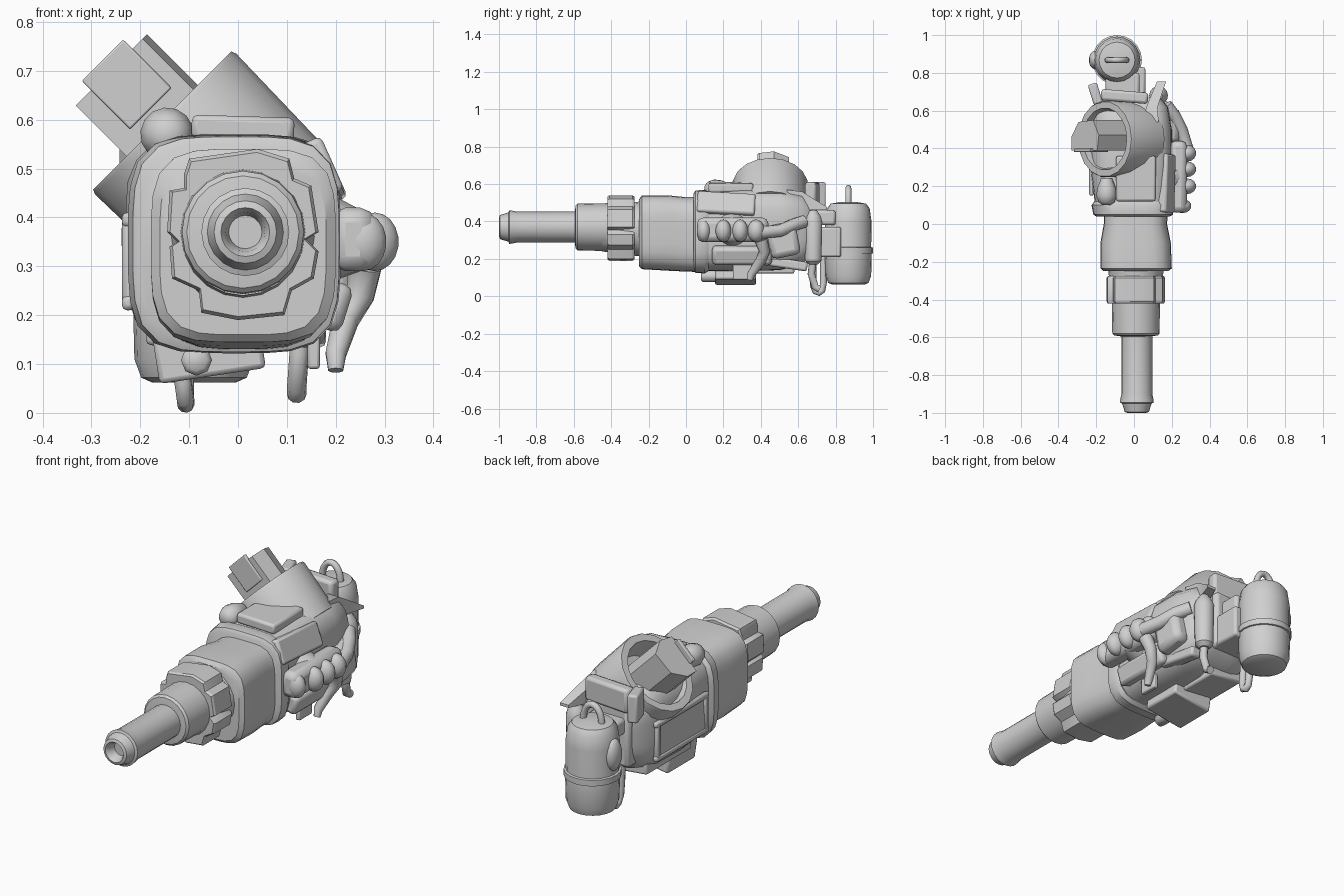
import bpy, bmesh, math
from mathutils import Vector, Euler

metal = bpy.data.materials.new("grey metal")
metal.diffuse_color = (0.63, 0.63, 0.63, 1)


def finish(name, bm, angle=35, bevel=0):
    bmesh.ops.recalc_face_normals(bm, faces=bm.faces)
    me = bpy.data.meshes.new(name)
    bm.to_mesh(me)
    bm.free()
    ob = bpy.data.objects.new(name, me)
    bpy.context.collection.objects.link(ob)
    me.materials.append(metal)
    if bevel:
        m = ob.modifiers.new("bevel", 'BEVEL')
        m.width, m.segments = bevel, 2
    bpy.ops.object.select_all(action='DESELECT')
    ob.select_set(True)
    bpy.context.view_layer.objects.active = ob
    bpy.ops.object.shade_smooth_by_angle(angle=math.radians(angle))
    return ob


def skin(name, rings, angle=35):
    """Join rings of equal point count and cap both ends."""
    bm = bmesh.new()
    vs = [[bm.verts.new(p) for p in r] for r in rings]
    n = len(vs[0])
    for a, b in zip(vs, vs[1:]):
        for i in range(n):
            j = (i + 1) % n
            bm.faces.new((a[i], a[j], b[j], b[i]))
    bm.faces.new(vs[0])
    bm.faces.new(vs[-1])
    return finish(name, bm, angle)


def ring(centre, axis, r, n):
    axis = Vector(axis).normalized()
    u = axis.cross(Vector((0, 1, 0)) if abs(axis.y) < 0.8 else Vector((0, 0, 1))).normalized()
    w = axis.cross(u)
    c = Vector(centre)
    return [c + r * (math.cos(t) * u + math.sin(t) * w)
            for t in (2 * math.pi * i / n for i in range(n))]


def revolve(name, origin, axis, profile, n=20):
    a = Vector(axis).normalized()
    return skin(name, [ring(Vector(origin) + a * d, a, r, n) for d, r in profile])


def tube(name, pts, radii, n=10):
    pts = [Vector(p) for p in pts]
    if not isinstance(radii, (list, tuple)):
        radii = [radii] * len(pts)
    rings, u = [], None
    for i, p in enumerate(pts):
        t = (pts[min(i + 1, len(pts) - 1)] - pts[max(i - 1, 0)]).normalized()
        if u is None:
            u = t.orthogonal()
        u = (u - t * u.dot(t)).normalized()
        w = t.cross(u)
        rings.append([p + radii[i] * (math.cos(k * 2 * math.pi / n) * u + math.sin(k * 2 * math.pi / n) * w)
                      for k in range(n)])
    return skin(name, rings, 50)


def loft(name, sections, power=4, n=32):
    """Rounded-square sections along y: (y, x0, x1, z0, z1)."""
    rings = []
    for y, x0, x1, z0, z1 in sections:
        row = []
        for i in range(n):
            t = 2 * math.pi * (i + 0.5) / n
            c, s = math.cos(t), math.sin(t)
            k = (abs(c) ** power + abs(s) ** power) ** (-1 / power)
            row.append(((x0 + x1) / 2 + (x1 - x0) / 2 * c * k, y, (z0 + z1) / 2 + (z1 - z0) / 2 * s * k))
        rings.append(row)
    return skin(name, rings)


def box(name, c, size, rot=(0, 0, 0), bevel=0.01):
    bm = bmesh.new()
    bmesh.ops.create_cube(bm, size=1)
    e = Euler(rot).to_matrix()
    for v in bm.verts:
        v.co = e @ Vector([v.co[i] * size[i] for i in range(3)]) + Vector(c)
    return finish(name, bm, 35, bevel)


def ball(name, c, size):
    bm = bmesh.new()
    bmesh.ops.create_uvsphere(bm, u_segments=14, v_segments=9, radius=1)
    for v in bm.verts:
        v.co = Vector([v.co[i] * size[i] + c[i] for i in range(3)])
    return finish(name, bm, 60)


# Output shaft with a hollow tip, and its stepped collar
revolve("output_shaft", (0.015, 0, 0.37), (0, 1, 0),
        [(-0.95, 0.034), (-0.985, 0.04), (-1, 0.05), (-0.995, 0.064), (-0.95, 0.078), (-0.945, 0.09),
         (-0.93, 0.088), (-0.9, 0.082), (-0.57, 0.082)])
revolve("shaft_collar", (0.01, 0, 0.37), (0, 1, 0),
        [(-0.595, 0.08), (-0.59, 0.115), (-0.58, 0.125), (-0.4, 0.128)])
revolve("neck", (0.01, 0, 0.36), (0, 1, 0), [(-0.45, 0.12), (-0.3, 0.14), (-0.22, 0.15)])

# Notched coupling flange
outline = [(-.11, .49), (-.1, .52), (.04, .54), (.105, .52), (.115, .48), (.15, .465), (.165, .37),
           (.14, .355), (.165, .33), (.155, .275), (.11, .25), (.095, .2), (0, .19), (-.075, .205),
           (-.08, .25), (-.135, .275), (-.14, .34), (-.125, .35), (-.145, .37), (-.14, .455), (-.11, .46)]
skin("coupling_flange",
     [[(0.01 + (x - 0.01) * s, y, 0.365 + (z - 0.365) * s) for x, z in outline]
      for y, s in ((-0.42, 0.96), (-0.41, 1), (-0.285, 1), (-0.275, 0.95))], 30)

# Front housing, bell ring and main case
loft("front_housing", [(-0.25, -.16, .18, .16, .52), (-0.235, -.178, .2, .145, .54), (-0.1, -.178, .195, .137, .54),
                       (0, -.16, .175, .132, .53), (0.08, -.16, .18, .13, .53)])
loft("bell_ring", [(0.04, -.2, .19, .145, .55), (0.05, -.215, .207, .125, .565),
                   (0.1, -.225, .21, .122, .57), (0.12, -.21, .2, .135, .56)])
loft("main_case", [(0.09, -.205, .19, .135, .56), (0.3, -.23, .2, .135, .575), (0.5, -.23, .2, .14, .575),
                   (0.62, -.21, .18, .17, .55), (0.67, -.17, .14, .22, .5)])

# Tilted drum with a cup and a faceted stub shaft
tilt = (-1, 0, 1)
drum = (-0.155, 0.45, 0.598)
revolve("drum", drum, tilt, [(-0.25, 0.198), (-0.01, 0.204), (0, 0.2),
                             (0, 0.165), (-0.1, 0.14), (-0.11, 0.05)], 18)
k = math.sqrt(0.5)
stub = [(-.103, .39), (-.103, .46), (-.05, .54), (.06, .55), (.103, .47), (.09, .39)]
skin("stub_shaft", [[(-0.155 + k * (w - d), y, 0.598 + k * (w + d)) for w, y in stub] for d in (-0.14, 0.147)])
box("stub_plate", (-0.228, 0.39, 0.672), (0.14, 0.018, 0.12), (0, math.pi / 4, 0), 0.004)

# Parts on top of the case
tube("top_knob", [(-0.145, y, 0.57) for y in (0.1, 0.115, 0.15, 0.19, 0.24)], [0.02, 0.042, 0.055, 0.05, 0.03], 14)
box("top_plate", (0.01, 0.24, 0.582), (0.21, 0.24, 0.05), (0, 0.03, 0), 0.012)
box("upper_side_panel", (0.165, 0.215, 0.49), (0.07, 0.31, 0.12), (-0.06, -0.42, 0), 0.012)
skin("rear_horn", [[(x0, y, z0), (x1, y, z0), (x1, y, z1), (x0, y, z1)] for y, x0, x1, z0, z1 in
                   ((0.54, .05, .13, .45, .57), (0.62, .065, .125, .46, .56), (0.755, .122, .17, .462, .476))])
box("rear_lug", (-0.205, 0.69, 0.54), (0.05, 0.11, 0.14), (0, 0, 0.3))
box("rear_bar", (-0.05, 0.675, 0.55), (0.25, 0.06, 0.12), (0, 0, -0.08), 0.015)
box("rear_cover", (-0.05, 0.66, 0.36), (0.24, 0.08, 0.3), (0, 0, 0), 0.02)

# Valve row on the right
box("valve_rail", (0.235, 0.25, 0.355), (0.09, 0.38, 0.13), (0, 0, 0), 0.03)
for y, x, r in ((0.095, 0.255, 0.038), (0.2, 0.28, 0.042), (0.29, 0.28, 0.042), (0.375, 0.28, 0.046)):
    ball("valve", (x, y, 0.35), (0.05, r, 0.06))
tube("valve_neck", [(0.19, 0.25, 0.355), (0.27, 0.25, 0.35)], [0.09, 0.055], 14)
tube("side_hose", [(0.17, 0.63, 0.4), (0.215, 0.57, 0.38), (0.25, 0.5, 0.35), (0.28, 0.4, 0.34)], 0.034)
tube("lower_hose", [(0.26, 0.4, 0.3), (0.25, 0.42, 0.24), (0.22, 0.4, 0.19), (0.2, 0.35, 0.12), (0.2, 0.34, 0.087)],
     [0.035, 0.03, 0.028, 0.022, 0.016])
box("lower_side_panel", (0.19, 0.3, 0.22), (0.07, 0.32, 0.1), (0, 0.3, 0), 0.02)
box("lower_tab", (0.155, 0.3, 0.13), (0.025, 0.1, 0.08), (0, 0, 0), 0.006)
box("side_boss", (0.2, 0.52, 0.3), (0.09, 0.16, 0.18), (0.2, 0, 0), 0.03)
box("lower_arm", (0.15, 0.53, 0.175), (0.06, 0.24, 0.05), (-0.15, 0, 0), 0.012)

# Framed cover on the left
box("left_cover", (-0.215, 0.36, 0.31), (0.03, 0.4, 0.2), (0, 0.05, 0), 0.012)
for dz in (-0.085, 0.085):
    box("left_cover_rail", (-0.225, 0.36, 0.31 + dz), (0.025, 0.42, 0.03))
for dy in (-0.19, 0.19):
    box("left_cover_post", (-0.225, 0.36 + dy, 0.31), (0.025, 0.03, 0.2))

# Sump and pan below
box("sump", (-0.06, 0.265, 0.13), (0.22, 0.22, 0.11), (0, -0.15, 0))
box("pan", (-0.09, 0.4, 0.175), (0.19, 0.36, 0.09), (0, 0.1, 0))
tube("drain_plug", [(-0.085, 0.08, 0.108), (-0.085, 0.09, 0.108), (-0.085, 0.16, 0.108)], [0.022, 0.032, 0.032], 8)

# Small side canister and the two hanging hooks
revolve("small_canister", (0.13, 0.68, 0), (0, 0, 1),
        [(0.17, 0.025), (0.19, 0.045), (0.4, 0.05), (0.43, 0.04), (0.46, 0.02)], 14)
tube("right_hook", [(0.13, 0.68, 0.2), (0.125, 0.67, 0.12), (0.12, 0.69, 0.05), (0.12, 0.715, 0.038)], 0.02)
tube("left_hook", [(-0.12, 0.68, 0.24), (-0.118, 0.68, 0.14), (-0.112, 0.68, 0.06), (-0.107, 0.693, 0.025),
                   (-0.107, 0.71, 0.018), (-0.107, 0.727, 0.03), (-0.107, 0.735, 0.07), (-0.11, 0.735, 0.22)], 0.018)

# Rear canister with band, handle and bracket
can = (-0.09, 0.868, 0)
revolve("rear_canister", can, (0, 0, 1),
        [(0.062, 0.085), (0.072, 0.108), (0.11, 0.122), (0.23, 0.125), (0.26, 0.122), (0.4, 0.124),
         (0.47, 0.114), (0.495, 0.095), (0.505, 0.04)], 20)
revolve("canister_band", can, (0, 0, 1),
        [(0.225, 0.115), (0.23, 0.132), (0.26, 0.132), (0.265, 0.115)], 20)
tube("canister_handle", [(-0.09 + 0.05 * math.cos(t), 0.868, 0.5 + 0.08 * math.sin(t))
                         for t in (math.pi * i / 10 for i in range(11))], 0.016, 8)
box("canister_bracket", (-0.01, 0.75, 0.29), (0.14, 0.16, 0.16), (0, 0, 0), 0.012)
box("canister_strap", (-0.06, 0.73, 0.42), (0.18, 0.14, 0.08), (0, 0, 0), 0.015)
ball("canister_valve", (-0.205, 0.868, 0.36), (0.035, 0.05, 0.08))
